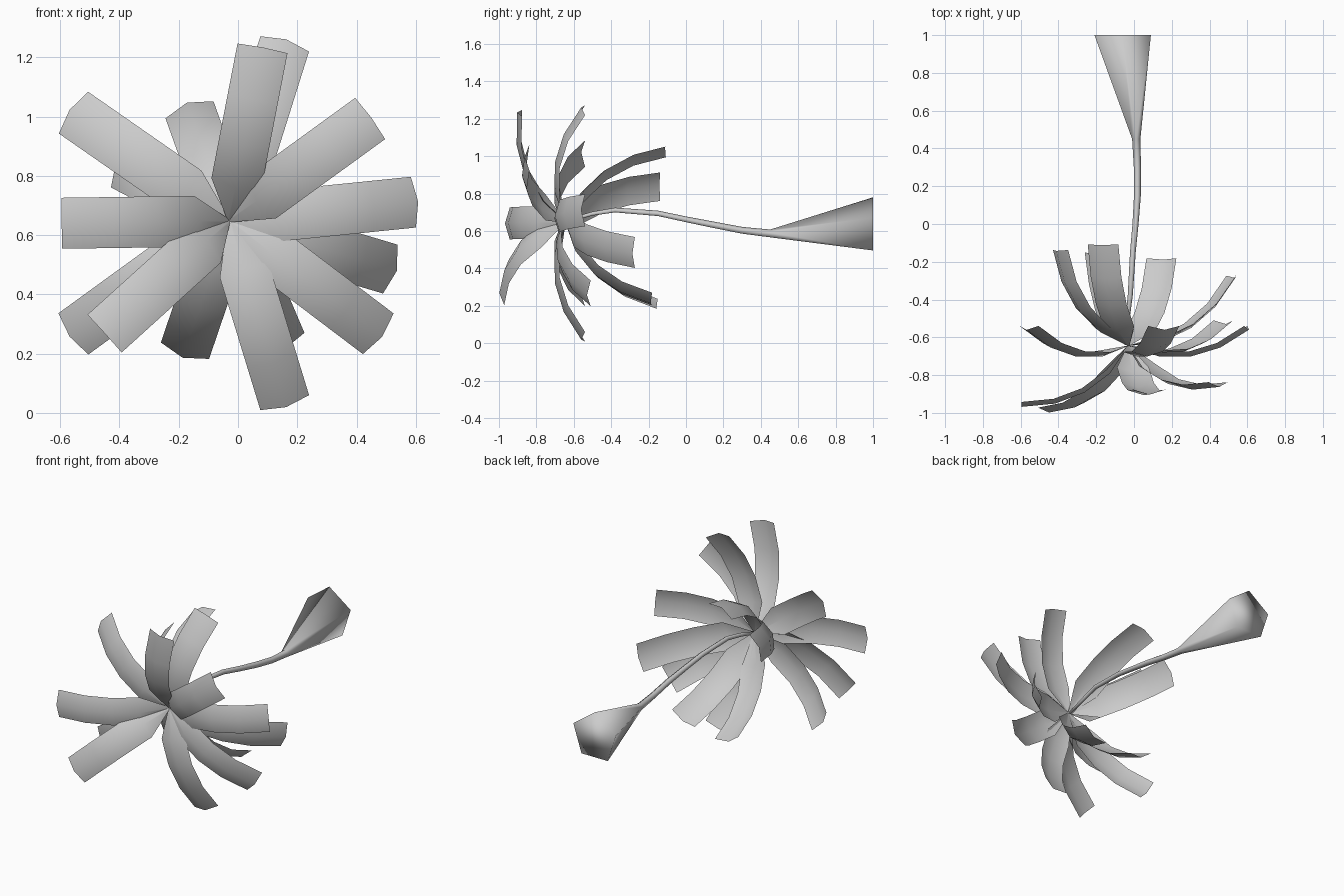
import bpy, math
from mathutils import Vector

if "Cube" in bpy.data.objects:
    bpy.data.objects.remove(bpy.data.objects["Cube"])

ROOT = Vector((-0.03, -0.645, 0.648))


def make_object(name, verts, faces):
    mesh = bpy.data.meshes.new(name)
    mesh.from_pydata(verts, [], faces)
    mesh.polygons.foreach_set("use_smooth", [True] * len(faces))
    obj = bpy.data.objects.new(name, mesh)
    bpy.context.collection.objects.link(obj)
    return obj


def make_leaf(name, tip, width=0.172, sag=0.092, crease=0.026, rows=5):
    """Arched leaf, creased lengthwise, pointed at the root."""
    tip = Vector(tip)
    chord = tip - ROOT
    axis = chord.normalized()
    out = Vector((0, -1, 0))
    out = (out - axis * out.dot(axis)).normalized()
    side = axis.cross(out).normalized()
    verts, faces = [], []
    for i in range(rows):
        t = i / (rows - 1)
        mid = ROOT + chord * t + out * (4 * sag * t * (1 - t))
        # normal of the arc at this row
        tangent = chord + out * (4 * sag * (1 - 2 * t))
        normal = side.cross(tangent).normalized()
        if normal.dot(out) < 0:
            normal = -normal
        half = width / 2 if i else 0.006
        lift = crease / 2 if i else 0.001
        verts += [mid - side * half - normal * lift,
                  mid + normal * lift,
                  mid + side * half - normal * lift]
        if i:
            a = 3 * (i - 1)
            faces += [(a, a + 1, a + 4, a + 3), (a + 1, a + 2, a + 5, a + 4)]
    return make_object(name, verts, faces)


# Leaf tip centres: front crown, middle ring, back ring
tips = [
    (0.083, -0.89, 1.232), (-0.595, -0.955, 0.64), (-0.45, -0.985, 0.268), (0.448, -0.85, 0.995),
    (0.16, -0.55, 0.027), (0.6, -0.55, 0.712), (-0.562, -0.55, 1.018), (0.48, -0.52, 0.262),
    (-0.562, -0.55, 0.262), (0.16, -0.55, 1.253),
    (-0.168, -0.11, 1.035), (-0.4, -0.14, 0.843), (0.525, -0.28, 0.482),
    (-0.183, -0.155, 0.198), (0.15, -0.185, 0.225),
]
for n, tip in enumerate(tips):
    make_leaf(f"leaf_{n + 1:02d}", tip)

# Trunk: five-sided tube with a flared base, (x, y, z, radius)
path = [(-0.06, 1.0, 0.623, 0.157), (0.012, 0.45, 0.585, 0.023), (0.018, 0.3, 0.602, 0.02),
        (0.018, 0.15, 0.631, 0.019), (0.008, 0.0, 0.661, 0.017), (-0.006, -0.15, 0.693, 0.016),
        (-0.02, -0.38, 0.711, 0.014), (-0.034, -0.5, 0.692, 0.012), (-0.04, -0.64, 0.652, 0.01)]
N = 5
verts, faces = [], []
for x, y, z, r in path:
    for k in range(N):
        a = math.pi / 2 + 2 * math.pi * k / N
        verts.append((x + r * math.cos(a), y, z + r * math.sin(a)))
for i in range(len(path) - 1):
    for k in range(N):
        a, b = i * N + k, i * N + (k + 1) % N
        faces.append((a, b, b + N, a + N))
faces += [tuple(reversed(range(N))), tuple(range(len(verts) - N, len(verts)))]
make_object("trunk", verts, faces)
